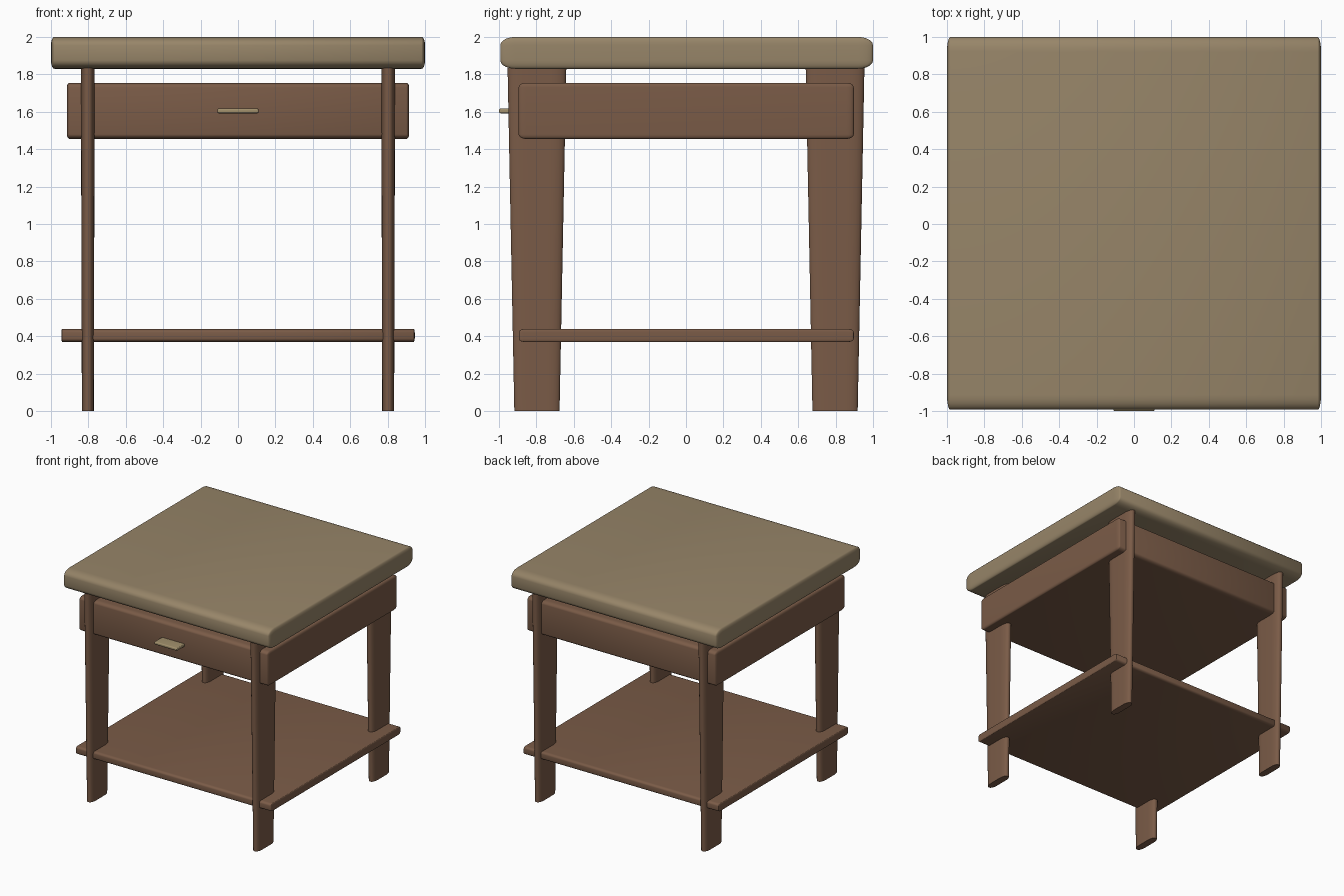
import bpy, bmesh, math
from mathutils import Vector

if "Cube" in bpy.data.objects:
    bpy.data.objects.remove(bpy.data.objects["Cube"])


def material(name, rgb):
    m = bpy.data.materials.new(name)
    m.diffuse_color = (*rgb, 1)
    m.use_nodes = True
    m.node_tree.nodes["Principled BSDF"].inputs["Base Color"].default_value = m.diffuse_color
    return m


walnut = material("walnut", (0.195, 0.105, 0.063))
oak = material("light_oak", (0.31, 0.235, 0.14))
brass = material("brass", (0.36, 0.28, 0.15))


def rounded_box(name, lo, hi, r, mat, vertical_only=False, foot_scale=(1, 1)):
    """Box from lo to hi with a separate rounding radius per axis and optional taper."""
    lo, hi = Vector(lo), Vector(hi)
    centre, size = (lo + hi) / 2, hi - lo
    bm = bmesh.new()
    bmesh.ops.create_cube(bm, size=1)
    # bevel by one unit in stretched space, then squash back
    bmesh.ops.scale(bm, vec=[s / k for s, k in zip(size, r)], verts=bm.verts)
    edges = [e for e in bm.edges if not vertical_only
             or abs(e.verts[0].co.z - e.verts[1].co.z) > 1e-4]
    bmesh.ops.bevel(bm, geom=edges, offset=1, offset_type='OFFSET', segments=5,
                    profile=0.5, affect='EDGES', clamp_overlap=True)
    bmesh.ops.scale(bm, vec=r, verts=bm.verts)
    for v in bm.verts:
        if v.co.z < 0:
            v.co.x *= foot_scale[0]
            v.co.y *= foot_scale[1]
    me = bpy.data.meshes.new(name)
    bm.to_mesh(me)
    bm.free()
    ob = bpy.data.objects.new(name, me)
    ob.location = centre
    me.materials.append(mat)
    bpy.context.collection.objects.link(ob)
    bpy.ops.object.select_all(action='DESELECT')
    ob.select_set(True)
    bpy.context.view_layer.objects.active = ob
    bpy.ops.object.shade_smooth_by_angle(angle=math.radians(40))
    return ob


# Table top
rounded_box("table_top", (-1, -0.993, 1.83), (1, 1, 2), (0.018, 0.08, 0.045), oak)

# Drawer case and its pull
rounded_box("drawer_case", (-0.915, -0.895, 1.455), (0.915, 0.897, 1.755),
            (0.015, 0.04, 0.025), walnut)
rounded_box("drawer_pull", (-0.11, -1, 1.592), (0.11, -0.87, 1.617),
            (0.006, 0.01, 0.008), brass)

# Lower shelf
rounded_box("lower_shelf", (-0.945, -0.893, 0.37), (0.945, 0.897, 0.438),
            (0.006, 0.025, 0.018), walnut)

# Four tapered, round-edged legs
for xs, side in ((-1, "left"), (1, "right")):
    for ys, end in ((-1, "front"), (1, "back")):
        x, y = 0.803 * xs, 0.797 * ys
        rounded_box(f"{end}_{side}_leg", (x - 0.037, y - 0.157, 0),
                    (x + 0.037, y + 0.157, 1.835), (0.03, 0.08, 1), walnut,
                    vertical_only=True, foot_scale=(0.86, 0.77))
